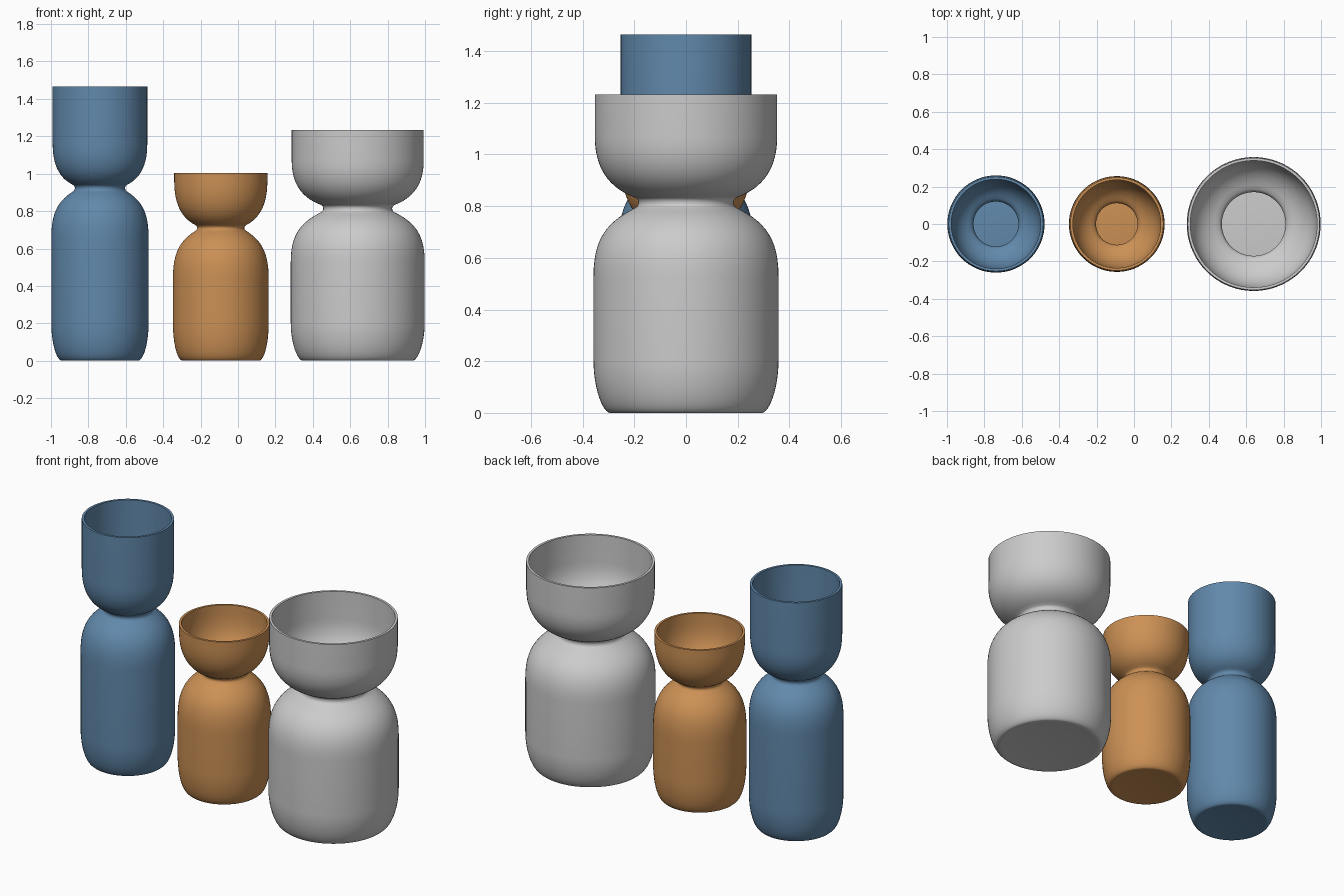
import bpy
import bmesh
import math
from mathutils import Vector
from mathutils.geometry import interpolate_bezier

cube = bpy.data.objects.get("Cube")
if cube:
    bpy.data.objects.remove(cube, do_unlink=True)

WALL = 0.014


def make_material(name, rgb):
    mat = bpy.data.materials.new(name)
    mat.use_nodes = True
    color = (*rgb, 1.0)
    mat.diffuse_color = color
    bsdf = mat.node_tree.nodes["Principled BSDF"]
    bsdf.inputs["Base Color"].default_value = color
    bsdf.inputs["Roughness"].default_value = 0.6
    return mat


def bezier(points, steps=14):
    return interpolate_bezier(*[Vector((r, 0, z)) for r, z in points], steps)


def vase_profile(body_r, base_r, shoulder_z, neck_r, neck_low, neck_high,
                 cup_r, cup_z, height):
    """Half outline from the centre of the base up to the rim."""
    lip = neck_r + 0.01
    flare = body_r - lip
    rise = neck_low - shoulder_z
    spread = cup_r - lip
    lift = cup_z - neck_high
    pts = [Vector((0, 0, 0.012)), Vector((base_r * 0.6, 0, 0.01)),
           Vector((base_r * 0.93, 0, 0.002))]
    # rounded foot
    pts += bezier([(base_r, 0), (base_r + 0.03, 0.005),
                   (body_r, 0.1), (body_r, 0.2)])
    # shoulder closing in to the neck
    pts += bezier([(body_r, shoulder_z), (body_r, shoulder_z + 0.56 * rise),
                   (lip + 0.66 * flare, shoulder_z + 0.8 * rise), (lip, neck_low)])
    # narrow waist
    pts += bezier([(lip, neck_low), (neck_r - 0.003, neck_low + 0.008),
                   (neck_r - 0.003, neck_high - 0.008), (lip, neck_high)], 7)[1:-1]
    # cup opening out to a straight rim
    pts += bezier([(lip, neck_high), (lip + 0.62 * spread, neck_high + 0.15 * lift),
                   (cup_r, cup_z - 0.55 * lift), (cup_r, cup_z)])
    pts.append(Vector((cup_r, 0, height)))
    return pts


def make_vase(name, x, profile, mat=None):
    bm = bmesh.new()
    verts = [bm.verts.new(p) for p in profile]
    edges = [bm.edges.new(pair) for pair in zip(verts, verts[1:])]
    bmesh.ops.spin(bm, geom=verts + edges, cent=(0, 0, 0), axis=(0, 0, 1),
                   angle=math.tau, steps=72, use_merge=False)
    bmesh.ops.remove_doubles(bm, verts=bm.verts, dist=0.0005)
    bmesh.ops.recalc_face_normals(bm, faces=bm.faces)
    # the centre of the base must face downwards
    lowest = min(bm.faces, key=lambda f: f.calc_center_median().xy.length)
    if lowest.normal.z > 0:
        bmesh.ops.reverse_faces(bm, faces=bm.faces)
    mesh = bpy.data.meshes.new(name)
    bm.to_mesh(mesh)
    bm.free()
    obj = bpy.data.objects.new(name, mesh)
    obj.location.x = x
    bpy.context.collection.objects.link(obj)
    if mat:
        mesh.materials.append(mat)

    # wall thickness grows inwards
    shell = obj.modifiers.new("wall", "SOLIDIFY")
    shell.thickness = WALL
    shell.offset = -1

    bpy.ops.object.select_all(action="DESELECT")
    obj.select_set(True)
    bpy.context.view_layer.objects.active = obj
    bpy.ops.object.modifier_apply(modifier=shell.name)
    bpy.ops.object.shade_smooth_by_angle(angle=math.radians(50))
    return obj


blue = make_material("blue_glaze", (0.12, 0.25, 0.41))
orange = make_material("orange_glaze", (0.60, 0.28, 0.09))

make_vase("tall_vase", -0.738, vase_profile(
    body_r=0.26, base_r=0.205, shoulder_z=0.66, neck_r=0.134, neck_low=0.905,
    neck_high=0.94, cup_r=0.253, cup_z=1.16, height=1.465), blue)

make_vase("small_vase", -0.092, vase_profile(
    body_r=0.256, base_r=0.205, shoulder_z=0.44, neck_r=0.125, neck_low=0.695,
    neck_high=0.725, cup_r=0.249, cup_z=0.96, height=1.003), orange)

make_vase("wide_vase", 0.64, vase_profile(
    body_r=0.358, base_r=0.295, shoulder_z=0.53, neck_r=0.184, neck_low=0.795,
    neck_high=0.832, cup_r=0.353, cup_z=1.07, height=1.233))
